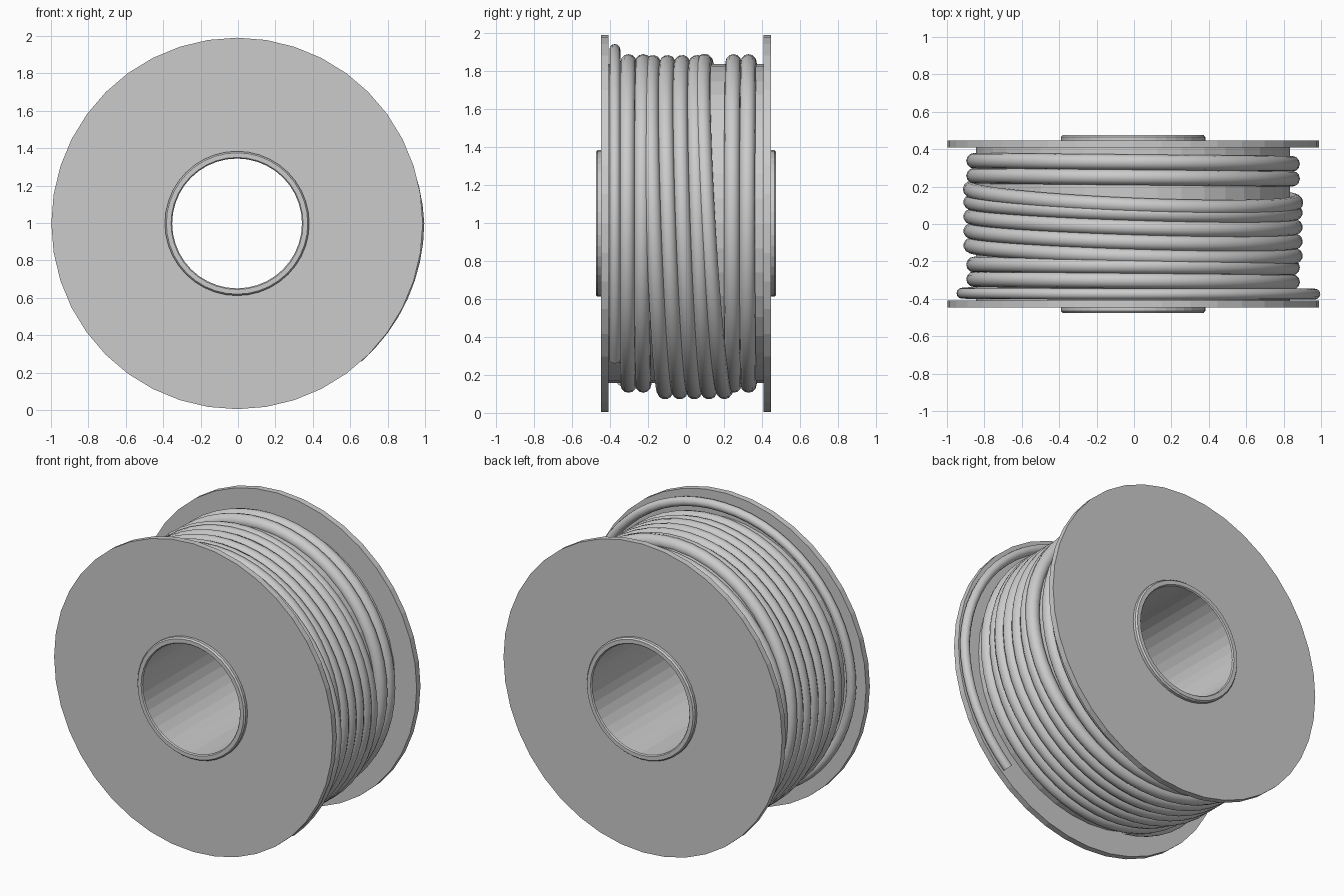
import bpy, bmesh, math
from mathutils import Matrix, Vector

if "Cube" in bpy.data.objects:
    bpy.data.objects.remove(bpy.data.objects["Cube"])

CENTER = Vector((-0.005, 0, 0.998))
SIDES = 40

grey = bpy.data.materials.new("plain grey")
grey.diffuse_color = (0.6, 0.6, 0.6, 1)
grey.use_nodes = True
grey.node_tree.nodes["Principled BSDF"].inputs["Base Color"].default_value = grey.diffuse_color


def lathe(name, profile):
    """Revolve a closed (radius, y) profile around the spool axis."""
    bm = bmesh.new()
    rings = []
    for i in range(SIDES):
        a = 2 * math.pi * i / SIDES
        rings.append([bm.verts.new((r * math.cos(a), y, r * math.sin(a))) for r, y in profile])
    n = len(profile)
    for i in range(SIDES):
        p, q = rings[i], rings[(i + 1) % SIDES]
        for j in range(n):
            k = (j + 1) % n
            bm.faces.new((p[j], p[k], q[k], q[j]))
    bmesh.ops.recalc_face_normals(bm, faces=bm.faces)
    bmesh.ops.transform(bm, matrix=Matrix.Translation(CENTER), verts=bm.verts)
    mesh = bpy.data.meshes.new(name)
    bm.to_mesh(mesh)
    bm.free()
    mesh.materials.append(grey)
    obj = bpy.data.objects.new(name, mesh)
    bpy.context.collection.objects.link(obj)
    return obj


def wire(name, points, radius, cyclic):
    """Round cable along a list of points, turned into a smooth mesh."""
    curve = bpy.data.curves.new(name, 'CURVE')
    curve.dimensions = '3D'
    curve.bevel_depth = radius
    curve.bevel_resolution = 4
    curve.use_fill_caps = True
    spline = curve.splines.new('POLY')
    spline.points.add(len(points) - 1)
    for p, co in zip(spline.points, points):
        p.co = (*(CENTER + Vector(co)), 1)
    spline.use_cyclic_u = cyclic
    curve.materials.append(grey)
    obj = bpy.data.objects.new(name, curve)
    bpy.context.collection.objects.link(obj)
    bpy.ops.object.select_all(action='DESELECT')
    obj.select_set(True)
    bpy.context.view_layer.objects.active = obj
    bpy.ops.object.convert(target='MESH')
    bpy.ops.object.shade_smooth_by_angle(angle=math.radians(40))


def turn(name, y, lean_x, lean_z, radius, drop=0.0):
    """One turn of cable; it leans along y across x and z."""
    pts = []
    for i in range(56):
        a = 2 * math.pi * i / 56
        c, s = math.cos(a), math.sin(a)
        pts.append((radius * c, y + lean_x * c + lean_z * s, radius * s - drop))
    wire(name, pts, 0.042, True)


# Spool: two flanges, drum and hollow hub with chamfered rims
for side, s in (("front", -1), ("back", 1)):
    lathe(side + "_flange", [(0.37, s * 0.408), (0.993, s * 0.408), (0.993, s * 0.447), (0.37, s * 0.447)])
lathe("drum", [(0.37, -0.41), (0.84, -0.41), (0.84, 0.41), (0.37, 0.41)])
lathe("hub", [(0.347, -0.468), (0.353, -0.475), (0.378, -0.475), (0.386, -0.465),
              (0.386, 0.465), (0.378, 0.475), (0.353, 0.475), (0.347, 0.468)])

# Straight turns near both flanges
for i, y in enumerate((-0.303, -0.225, 0.25, 0.33)):
    turn(f"straight_turn_{i + 1}", y, -0.008, 0.0, 0.85)

# Leaning turns in the middle
for i in range(4):
    turn(f"leaning_turn_{i + 1}", -0.142 + 0.077 * i, -0.028, -0.032, 0.865, 0.02)

# Steeper crossing turn riding higher
turn("crossing_turn", 0.15, -0.036, -0.052, 0.868, 0.016)

# Loose outer end, spiralling out beside the front flange
keys = [(-48, 0.965, -0.375), (0, 0.972, -0.375), (45, 0.94, -0.375), (90, 0.916, -0.375),
        (180, 0.915, -0.37), (225, 0.885, -0.36), (262, 0.85, -0.33)]
path = []
for (a0, r0, y0), (a1, r1, y1) in zip(keys, keys[1:]):
    steps = max(1, round((a1 - a0) / 6))
    for i in range(steps):
        t = i / steps
        a = math.radians(a0 + (a1 - a0) * t)
        r = r0 + (r1 - r0) * t
        path.append((r * math.cos(a), y0 + (y1 - y0) * t, r * math.sin(a)))
wire("loose_end", path, 0.029, False)
